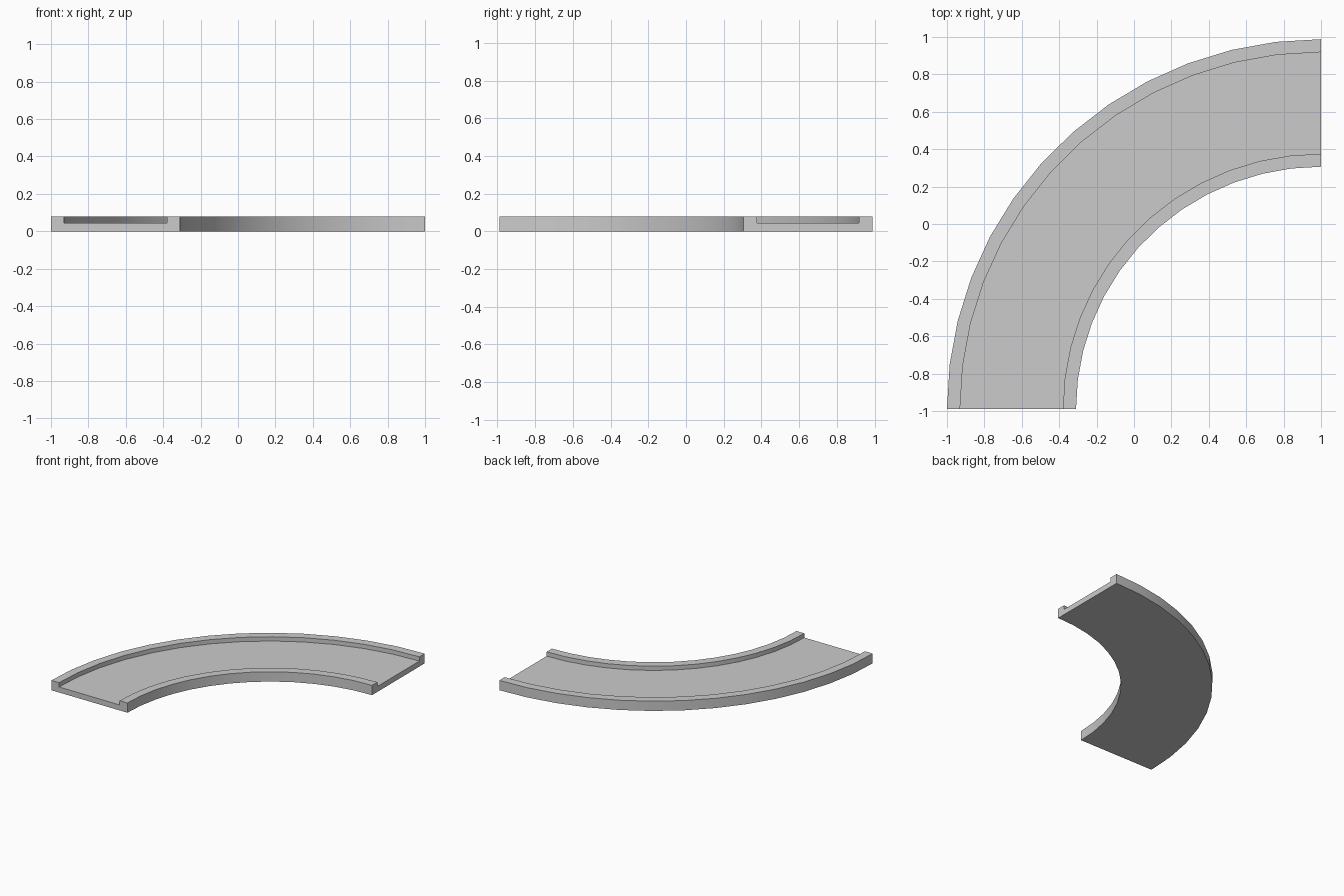
import bpy
import bmesh
from math import sin, cos, pi

if "Cube" in bpy.data.objects:
    bpy.data.objects.remove(bpy.data.objects["Cube"])

SEGMENTS = 13
HALF_DEPTH = 0.988      # the quarter bend is very slightly shorter in y than x
HEIGHT, FLOOR = 0.08, 0.045

# Track cross-section (radius, height): flat bed with a raised rail on each edge
profile = [
    (1.31, 0), (2.0, 0), (2.0, HEIGHT), (1.93, HEIGHT),
    (1.93, FLOOR), (1.38, FLOOR), (1.38, HEIGHT), (1.31, HEIGHT),
]


def section(bm, angle):
    """Place one cross-section at an angle around the bend centre."""
    return [bm.verts.new((1 - r * cos(angle),
                          HALF_DEPTH * (r * sin(angle) - 1), z))
            for r, z in profile]


# Sweep the section through a quarter turn
bm = bmesh.new()
rings = [section(bm, pi / 2 * i / SEGMENTS) for i in range(SEGMENTS + 1)]
n = len(profile)
for a, b in zip(rings, rings[1:]):
    for j in range(n):
        k = (j + 1) % n
        bm.faces.new((a[j], a[k], b[k], b[j]))

# End caps
bm.faces.new(rings[0])
bm.faces.new(rings[-1][::-1])
bmesh.ops.recalc_face_normals(bm, faces=bm.faces)

mesh = bpy.data.meshes.new("curved_track")
bm.to_mesh(mesh)
bm.free()
track = bpy.data.objects.new("curved_track", mesh)
bpy.context.collection.objects.link(track)

# Smooth along the bend, crisp at the rail edges
bpy.context.view_layer.objects.active = track
track.select_set(True)
bpy.ops.object.shade_smooth_by_angle()
